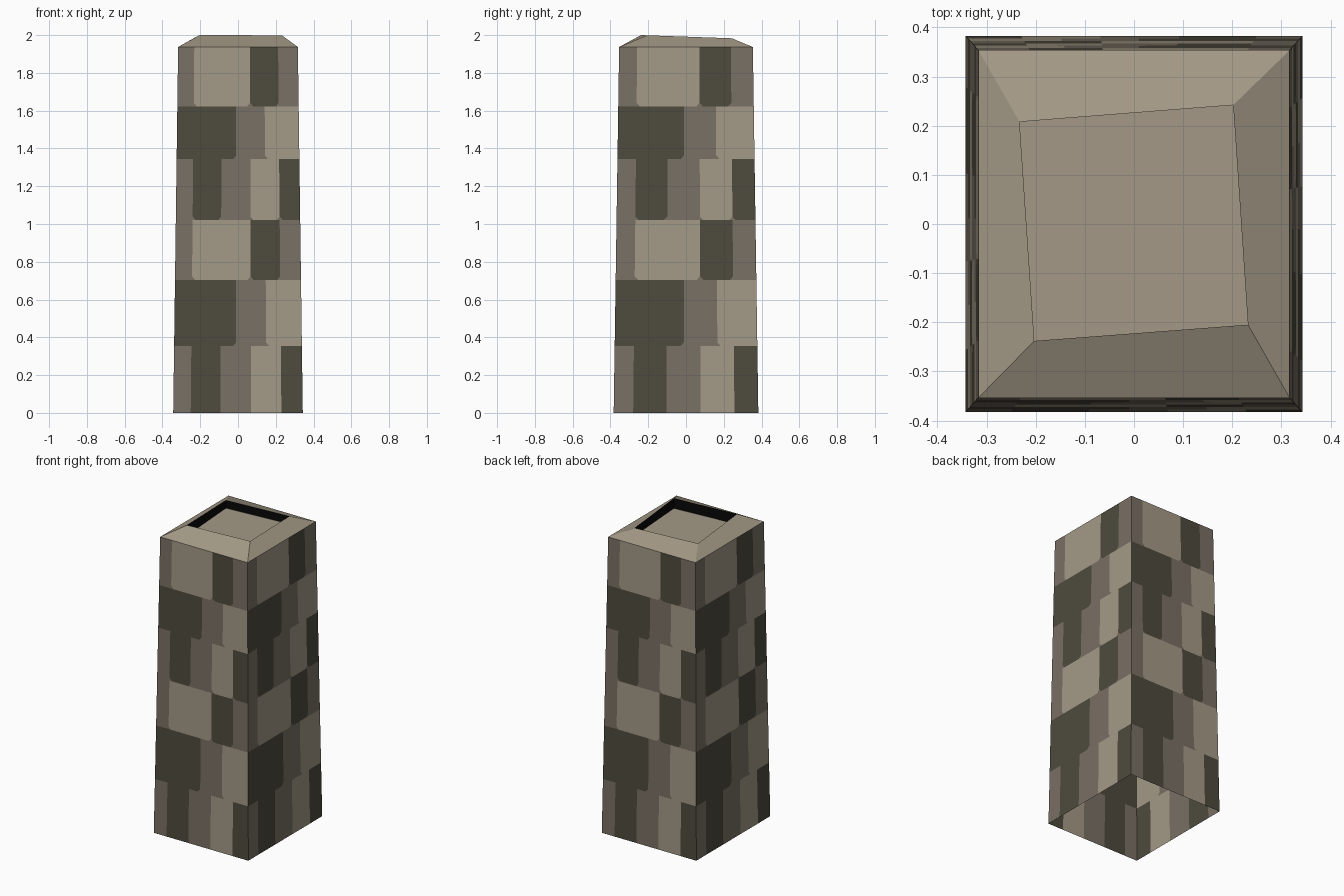
import bpy, bmesh
from mathutils import Vector

if "Cube" in bpy.data.objects:
    bpy.data.objects.remove(bpy.data.objects["Cube"])


def material(name, rgb):
    m = bpy.data.materials.new(name)
    lin = [((c / 255 + 0.055) / 1.055) ** 2.4 for c in rgb]
    m.diffuse_color = (*lin, 1)
    m.use_nodes = True
    m.node_tree.nodes["Principled BSDF"].inputs["Base Color"].default_value = m.diffuse_color
    return m


dark = material("dark stone", (78, 74, 61))
grey = material("grey stone", (121, 112, 100))
light = material("light stone", (163, 153, 134))
black = material("black recess", (6, 6, 6))
D, G, L = 0, 1, 2

H = 1.937                      # height of the wall top
BASE, TOP = (0.343, 0.383), (0.317, 0.354)
SIGNS = [(-1, -1), (1, -1), (1, 1), (-1, 1)]   # corners, counter-clockwise


def corner(i, z):
    t = z / H
    sx, sy = SIGNS[i % 4]
    return Vector((sx * (BASE[0] + (TOP[0] - BASE[0]) * t),
                   sy * (BASE[1] + (TOP[1] - BASE[1]) * t), z))


def make_object(name, bm, mats):
    me = bpy.data.meshes.new(name)
    bm.to_mesh(me)
    bm.free()
    for m in mats:
        me.materials.append(m)
    ob = bpy.data.objects.new(name, me)
    bpy.context.collection.objects.link(ob)
    return ob


# Stone rows, bottom to top: three row patterns that repeat
P1 = ([0, .135, .365, .60, .835, 1], [G, D, G, L, D])
P2 = ([0, .485, .72, 1], [D, G, L])
P3 = ([0, .135, .60, .835, 1], [G, L, D, G])
rows = [P1, P2, P3, P1, P2, P3]
levels = [0, 0.353, 0.703, 1.02, 1.343, 1.622, H]

# Four tapered walls, open at the bottom
bm = bmesh.new()


def face(side, pts, mat):
    vs = [bm.verts.new(corner(side, z).lerp(corner(side + 1, z), u)) for u, z in pts]
    bm.faces.new(vs).material_index = mat


CU, CZ = 0.025, 0.02           # clipped lower corners of the stones
for side in range(4):
    for (cuts, mats), z0, z1 in zip(rows, levels, levels[1:]):
        for a, b, m in zip(cuts, cuts[1:], mats):
            pts = []
            clip = m != G and z0 > 0
            if clip and a > 0:
                pts += [(a, z0 + CZ), (a + CU, z0)]
                face(side, [(a, z0), (a + CU, z0), (a, z0 + CZ)], G)
            else:
                pts.append((a, z0))
            if clip and b < 1:
                pts += [(b - CU, z0), (b, z0 + CZ)]
                face(side, [(b - CU, z0), (b, z0), (b, z0 + CZ)], G)
            else:
                pts.append((b, z0))
            pts += [(b, z1), (a, z1)]
            face(side, pts, m)
bmesh.ops.remove_doubles(bm, verts=bm.verts, dist=0.0001)
make_object("stone_walls", bm, [dark, grey, light])

# Sloped rim with a slightly twisted, tilted opening, and a sunken floor
bm = bmesh.new()
opening = [(-0.203, -0.238), (0.232, -0.205), (0.202, 0.242), (-0.233, 0.208)]
outer = [bm.verts.new(corner(i, H)) for i in range(4)]
inner = [bm.verts.new((x, y, 2.0 - (y + 0.238) * 0.035)) for x, y in opening]
floor = [bm.verts.new((x, y, 1.933)) for x, y in opening]
for i in range(4):
    j = (i + 1) % 4
    bm.faces.new((outer[i], outer[j], inner[j], inner[i]))
    bm.faces.new((inner[i], inner[j], floor[j], floor[i])).material_index = 1
bm.faces.new(floor)
make_object("top_rim", bm, [light, black])
